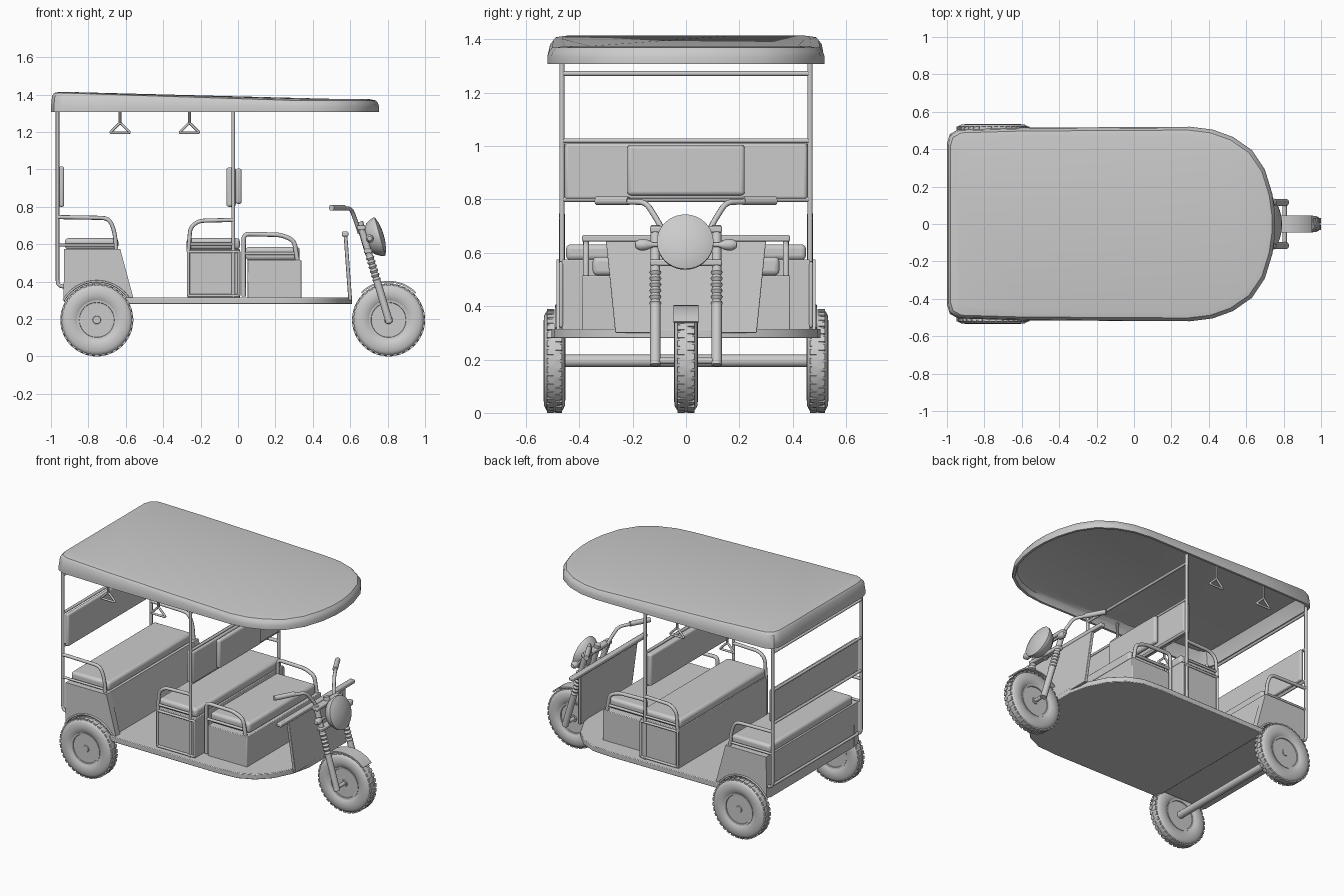
import bpy, bmesh, math
from mathutils import Vector, Matrix

if "Cube" in bpy.data.objects:
    bpy.data.objects.remove(bpy.data.objects["Cube"])


def finish(name, bm, bevel=0.0, smooth=True, segs=2):
    bmesh.ops.remove_doubles(bm, verts=bm.verts, dist=1e-5)
    bmesh.ops.recalc_face_normals(bm, faces=bm.faces)
    me = bpy.data.meshes.new(name)
    bm.to_mesh(me)
    bm.free()
    ob = bpy.data.objects.new(name, me)
    bpy.context.collection.objects.link(ob)
    if bevel:
        m = ob.modifiers.new("bevel", 'BEVEL')
        m.width, m.segments = bevel, segs
    if smooth:
        bpy.ops.object.select_all(action='DESELECT')
        ob.select_set(True)
        bpy.context.view_layer.objects.active = ob
        bpy.ops.object.shade_smooth_by_angle(angle=math.radians(35))
    return ob


def box(name, x, y, z, bevel=0.004, segs=2):
    bm = bmesh.new()
    size = (x[1] - x[0], y[1] - y[0], z[1] - z[0])
    mid = (sum(x) / 2, sum(y) / 2, sum(z) / 2)
    bmesh.ops.create_cube(bm, size=1, matrix=Matrix.Translation(mid) @ Matrix.Diagonal((*size, 1)))
    return finish(name, bm, bevel, True, segs)


def prism(name, pts, offset, bevel=0.0):
    bm = bmesh.new()
    f = bm.faces.new([bm.verts.new(p) for p in pts])
    r = bmesh.ops.extrude_face_region(bm, geom=[f])
    bmesh.ops.translate(bm, vec=offset, verts=[v for v in r['geom'] if isinstance(v, bmesh.types.BMVert)])
    return finish(name, bm, bevel)


def loft(name, rings, close=True):
    bm = bmesh.new()
    vs = [[bm.verts.new(p) for p in ring] for ring in rings]
    n = len(vs[0])
    for a, b in zip(vs, vs[1:]):
        for i in range(n):
            j = (i + 1) % n
            bm.faces.new((a[i], a[j], b[j], b[i]))
    if close:
        bm.faces.new(vs[0])
        bm.faces.new(vs[-1])
    return finish(name, bm)


def lathe(name, prof, center, axis, n=32):
    # profile of (radius, height along axis)
    q = Vector((0, 0, 1)).rotation_difference(Vector(axis).normalized())
    c = Vector(center)
    rings = [[c + q @ Vector((max(r, 1e-4) * math.cos(2 * math.pi * i / n),
                              max(r, 1e-4) * math.sin(2 * math.pi * i / n), h)) for i in range(n)]
             for r, h in prof]
    return loft(name, rings)


def rod(name, a, b, r, n=14):
    a, b = Vector(a), Vector(b)
    return lathe(name, [(r, 0), (r, (b - a).length)], a, b - a, n)


def tube(name, pts, r=0.01, bend=0.03, cyclic=False):
    pts = [Vector(p) for p in pts]
    path = []
    for i, p in enumerate(pts):
        if not cyclic and i in (0, len(pts) - 1):
            path.append(p)
            continue
        u, v = pts[i - 1] - p, pts[(i + 1) % len(pts)] - p
        a = p + u.normalized() * min(bend, u.length * .45)
        b = p + v.normalized() * min(bend, v.length * .45)
        path += [a.lerp(p, t).lerp(p.lerp(b, t), t) for t in (0, .25, .5, .75, 1)]
    cu = bpy.data.curves.new(name, 'CURVE')
    cu.dimensions = '3D'
    cu.bevel_depth, cu.bevel_resolution, cu.use_fill_caps = r, 2, True
    sp = cu.splines.new('POLY')
    sp.points.add(len(path) - 1)
    for s, p in zip(sp.points, path):
        s.co = (*p, 1)
    sp.use_cyclic_u = cyclic
    ob = bpy.data.objects.new(name, cu)
    bpy.context.collection.objects.link(ob)
    bpy.ops.object.select_all(action='DESELECT')
    ob.select_set(True)
    bpy.context.view_layer.objects.active = ob
    bpy.ops.object.convert(target='MESH')
    return ob


def arc(cx, cz, r, a0, a1, n):
    return [(cx + r * math.cos(math.radians(a0 + (a1 - a0) * i / n)),
             cz + r * math.sin(math.radians(a0 + (a1 - a0) * i / n))) for i in range(n + 1)]


# roof: hollow shell with rounded rim
half = [(-1, .2), (-1, .43), (-.985, .48), (-.94, .505), (-.6, .515), (.3, .52), (.42, .505),
        (.53, .465), (.63, .395), (.70, .29), (.74, .16), (.755, .05)]
outline = half + [(x, -y) for x, y in reversed(half)]


def roof_ring(d, z=None, drop=0.0):
    out = []
    for x, y in outline:
        x, y = -.12 + (x + .12) * (1 - d / .88), y * (1 - d / .52)
        t = min(1, max(0, (x + .95) / 1.2))
        out.append((x, y, z if z else 1.415 - .04 * t - drop))
    return out


loft("roof", [roof_ring(.05, drop=.025), roof_ring(.025, 1.34), roof_ring(.015, 1.308), roof_ring(0, 1.308),
              roof_ring(0, 1.335), roof_ring(.006, drop=.022), roof_ring(.018, drop=.006), roof_ring(.05)])

# floor plate with rounded nose
fl = [(-.6, .5), (.2, .505), (.34, .495), (.44, .45), (.52, .37), (.58, .25), (.61, .12)]
prism("floor", [(x, y, .28) for x, y in fl + [(x, -y) for x, y in reversed(fl)]], (0, 0, .035), .004)

# rear seat body and side panels with wheel arches
body = [(-.93, .575), (-.63, .575), (-.57, .29), (-.93, .29)]
prism("rear_seat_body", [(x, -.44, z) for x, z in body], (0, .88, 0))
side = [(-.93, .575), (-.63, .575), (-.56, .315)] + arc(-.755, .195, .205, 36, 150, 14)
for s in (-1, 1):
    prism("rear_side_panel", [(x, s * .44, z) for x, z in side], (0, s * .045, 0))
    tube("rear_wheel_arch", [(x, s * .485, z) for x, z in arc(-.755, .195, .207, 36, 150, 14)], .006)
box("rear_seat_cushion", (-.925, -.64), (-.44, .44), (.572, .632), .018, 3)

# middle and driver seats
box("middle_seat_box", (-.27, .01), (-.465, .465), (.31, .575))
box("middle_seat_cushion", (-.275, .01), (-.45, .45), (.572, .632), .018, 3)
box("driver_seat_box", (.05, .34), (-.39, .39), (.31, .515))
box("driver_seat_cushion", (.04, .33), (-.35, .35), (.515, .585), .018, 3)
for s in (-1, 1):
    tube("seat_panel_frame", [(-.265, s * .468, .325), (.005, s * .468, .325), (.005, s * .468, .56),
                              (-.265, s * .468, .56)], .008, .005, True)

# backrests
box("rear_backrest", (-.957, -.93), (-.455, .455), (.80, 1.015), .01, 3)
box("middle_backrest", (-.062, -.012), (-.455, .455), (.80, 1.01), .012, 3)
box("driver_backrest", (-.012, .02), (-.22, .22), (.815, 1.005), .014, 3)

# posts, cross bars, armrests and hanging handles
for s in (-1, 1):
    y = s * .465
    tube("rear_post", [(-.965, y, 1.32), (-.965, y, .38), (-.92, y, .37)])
    tube("middle_post", [(-.025, y, .31), (-.025, y, 1.33)])
    tube("rear_armrest", [(-.965, y, .745), (-.69, y, .74), (-.66, y, .67), (-.65, y, .56)], .011, .04)
    tube("rear_armrest_bar", [(-.965, y, .595), (-.65, y, .595)], .008)
    tube("middle_armrest", [(-.025, y, .73), (-.21, y, .725), (-.255, y, .69), (-.265, y, .56)], .011)
    tube("middle_armrest_bar", [(-.025, y, .60), (-.26, y, .60)], .008)
    d = s * .375
    tube("driver_armrest", [(.03, d, .32), (.03, d, .655), (.23, d, .65), (.30, d, .62), (.32, d, .5)], .012)
    tube("driver_armrest_bar", [(.03, d, .55), (.315, d, .55)], .009)
    for x in (-.63, -.26):
        rod("hanger_strap", (x, y, 1.245), (x, y, 1.35), .008, 8)
        tube("hanger_handle", [(x - .055, y, 1.195), (x + .055, y, 1.195), (x, y, 1.25)], .007, .012, True)
for x in (-.965, -.025):
    for z in (.80, 1.02, 1.272):
        rod("cross_bar", (x, -.465, z), (x, .465, z), .009)
rod("rear_low_bar", (-.945, -.465, .375), (-.945, .465, .375), .009)

# front shield with top rail
prism("front_shield", [(.59, -.265, .3), (.59, .265, .3), (.565, .30, .645), (.565, -.30, .645)], (.02, 0, 0), .003)
box("shield_rail", (.555, .59), (-.39, .39), (.642, .667), .006)


# wheels: tyre, rim, bolts and tread lugs
def wheel(name, c, w):
    k = w / .045
    t = [(.10, .030), (.112, .040), (.14, .045), (.168, .043), (.184, .034), (.192, .02), (.193, 0)]
    t = t + [(r, -h) for r, h in reversed(t[:-1])]
    loft_prof = [(r, h * k) for r, h in t]
    lathe(name + "_tyre", loft_prof, c, (0, 1, 0), 48)
    rim = [(0, .036), (.02, .036), (.024, .024), (.055, .022), (.075, .010), (.088, .014), (.094, .036), (.106, .038)]
    lathe(name + "_rim", [(r, h * k) for r, h in rim + [(r, -h) for r, h in reversed(rim)]], c, (0, 1, 0), 40)
    for i in range(8):
        a = i * math.pi / 4
        x, z = c[0] + .042 * math.cos(a), c[2] + .042 * math.sin(a)
        rod(name + "_bolt", (x, c[1] - .029 * k, z), (x, c[1] + .029 * k, z), .005, 6)
    bm = bmesh.new()
    for i in range(36):
        for s in (-1, 1):
            m = (Matrix.Translation(c) @ Matrix.Rotation(math.radians(10 * i + 5 * (s > 0)), 4, 'Y')
                 @ Matrix.Translation((0, s * .018 * k, .189)) @ Matrix.Diagonal((.022, .026 * k, .012, 1)))
            bmesh.ops.create_cube(bm, size=1, matrix=m)
    finish(name + "_tread", bm, smooth=False)


wheel("front_wheel", (.805, 0, .195), .045)
for s in (-1, 1):
    wheel("rear_wheel", (-.755, s * .493, .195), .041)
rod("rear_axle", (-.755, -.48, .195), (-.755, .48, .195), .023, 20)
rod("front_axle", (.805, -.13, .195), (.805, .13, .195), .012)

# front fender
fend = arc(.805, .195, .209, 45, 135, 16) + arc(.805, .195, .200, 135, 45, 16)
prism("front_fender", [(x, -.046, z) for x, z in fend], (0, .092, 0))

# fork, bellows, handlebar and indicators
lo, hi = Vector((.81, 0, .18)), Vector((.655, 0, .70))
ax = (hi - lo).normalized()
for s in (-1, 1):
    o = Vector((0, s * .115, 0))
    rod("fork_lower", lo + o, lo + ax * .24 + o, .02)
    prof = [(.018, 0)] + [(.023 if i % 2 else .016, .012 * i) for i in range(1, 12)] + [(.018, .14)]
    lathe("fork_bellows", prof, lo + ax * .23 + o, ax, 16)
    rod("fork_upper", lo + ax * .36 + o, hi + o, .018)
    tube("handlebar", [(.65, s * .08, .66), (.635, s * .10, .71), (.605, s * .15, .79), (.50, s * .335, .795)], .011)
    rod("hand_grip", (.565, s * .215, .795), (.50, s * .335, .795), .016)
    lathe("indicator", [(0, 0), (.012, .003), (.022, .02), (.02, .045), (.008, .07), (.008, .10)],
          (.705, s * .192, .63), (0, -s, 0), 16)
for t in (.40, .53):
    p = lo + ax * t
    box("fork_clamp", (p.x - .022, p.x + .022), (-.135, .135), (p.z - .012, p.z + .012), .006)
rod("steering_stem", lo + ax * .38, hi + ax * .02, .02)

# headlight
lathe("headlight", [(0, -.05), (.05, -.045), (.085, -.02), (.102, .01), (.106, .02), (.106, .032), (.098, .036),
                    (.07, .046), (.035, .052), (0, .054)], (.728, -.003, .633), (.95, 0, .27), 40)
